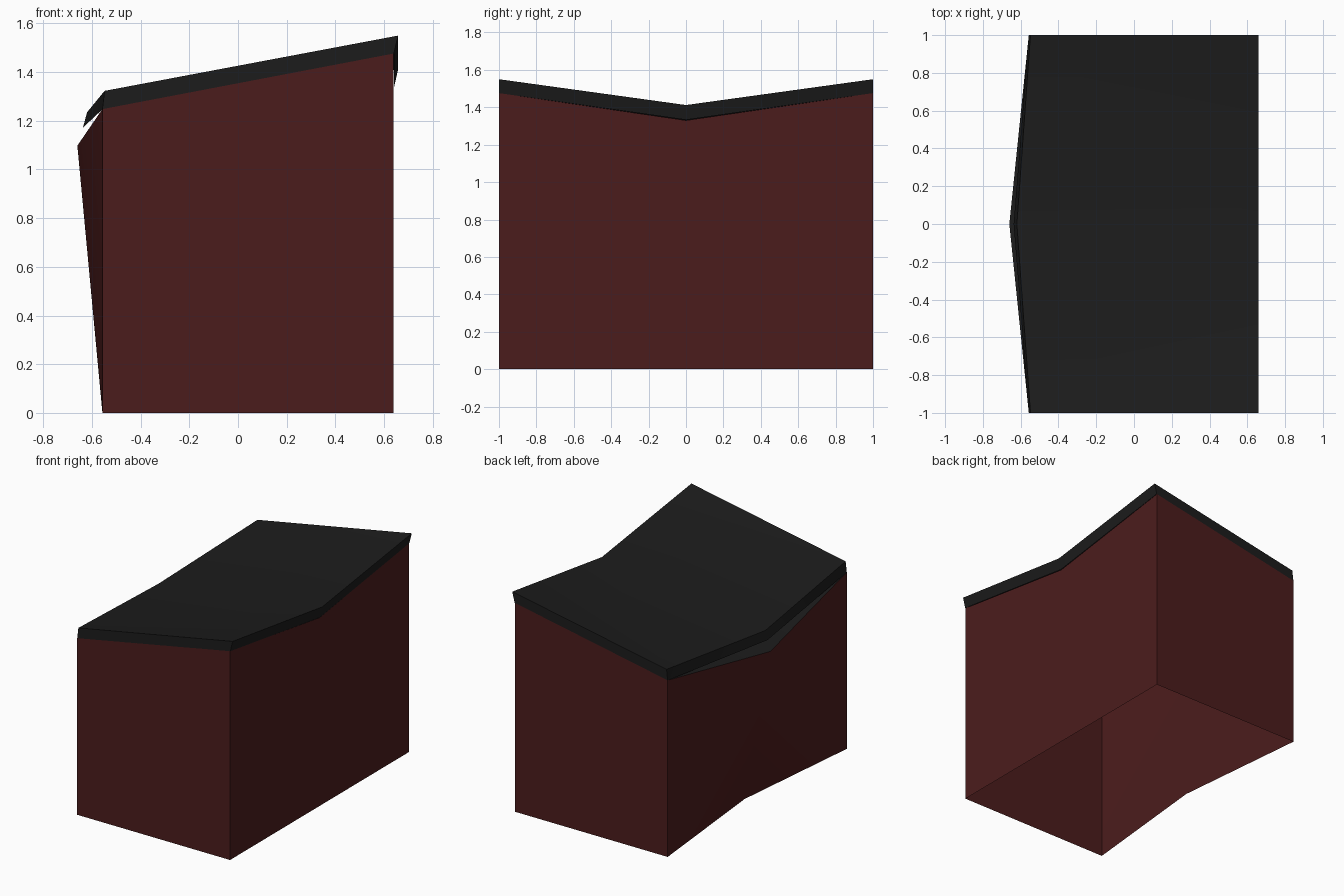
import bpy
import bmesh
import math

if "Cube" in bpy.data.objects:
    bpy.data.objects.remove(bpy.data.objects["Cube"])


def material(name, rgb):
    m = bpy.data.materials.new(name)
    m.diffuse_color = (*rgb, 1)
    m.use_nodes = True
    m.node_tree.nodes["Principled BSDF"].inputs["Base Color"].default_value = m.diffuse_color
    return m


RED = material("dark_red_wall", (0.071, 0.0115, 0.0115))
GREY = material("charcoal_roof", (0.0118, 0.0118, 0.0118))


def section(end, mid):
    """Three y stations: front end, middle, mirrored back end."""
    return [[(x, y, z) for x, z in pts]
            for y, pts in ((-1, end), (0, mid), (1, end))]


def loft(name, sections, mats, grey=()):
    """Skin matching sections, open underneath; grey lists strips in the second colour."""
    bm = bmesh.new()
    rows = [[bm.verts.new(p) for p in s] for s in sections]
    n = len(rows[0])
    for a, b in zip(rows, rows[1:]):
        for i in range(1, n):
            j = (i + 1) % n
            f = bm.faces.new((a[i], a[j], b[j], b[i]))
            f.material_index = 1 if i in grey else 0
    bm.faces.new(rows[0])
    bm.faces.new(rows[-1][::-1])
    bmesh.ops.recalc_face_normals(bm, faces=bm.faces)
    # an open shell: make sure its upper faces look up
    if max(bm.faces, key=lambda f: abs(f.normal.z)).normal.z < 0:
        bmesh.ops.reverse_faces(bm, faces=bm.faces)
    bmesh.ops.triangulate(bm, faces=bm.faces, quad_method='SHORT_EDGE')
    me = bpy.data.meshes.new(name)
    bm.to_mesh(me)
    bm.free()
    for m in mats:
        me.materials.append(m)
    ob = bpy.data.objects.new(name, me)
    bpy.context.collection.objects.link(ob)
    bpy.ops.object.select_all(action='DESELECT')
    ob.select_set(True)
    bpy.context.view_layer.objects.active = ob
    bpy.ops.object.shade_smooth_by_angle(angle=math.radians(30))
    return ob


# Walls: open underneath, left side bent at the middle, charcoal ceiling sheet
loft("house_walls",
     section([(-0.557, 0), (0.638, 0), (0.638, 1.476), (-0.557, 1.248)],
             [(-0.457, 0), (0.638, 0), (0.638, 1.33), (-0.66, 1.098)]),
     [RED, GREY], grey=(2,))

# Roof cover: sagging top with a rim all round, raised off the left wall
loft("roof_cover",
     section([(-0.557, 1.247), (0.64, 1.476), (0.658, 1.55), (-0.548, 1.323)],
             [(-0.637, 1.172), (0.64, 1.333), (0.658, 1.412), (-0.62, 1.235)]),
     [GREY])
